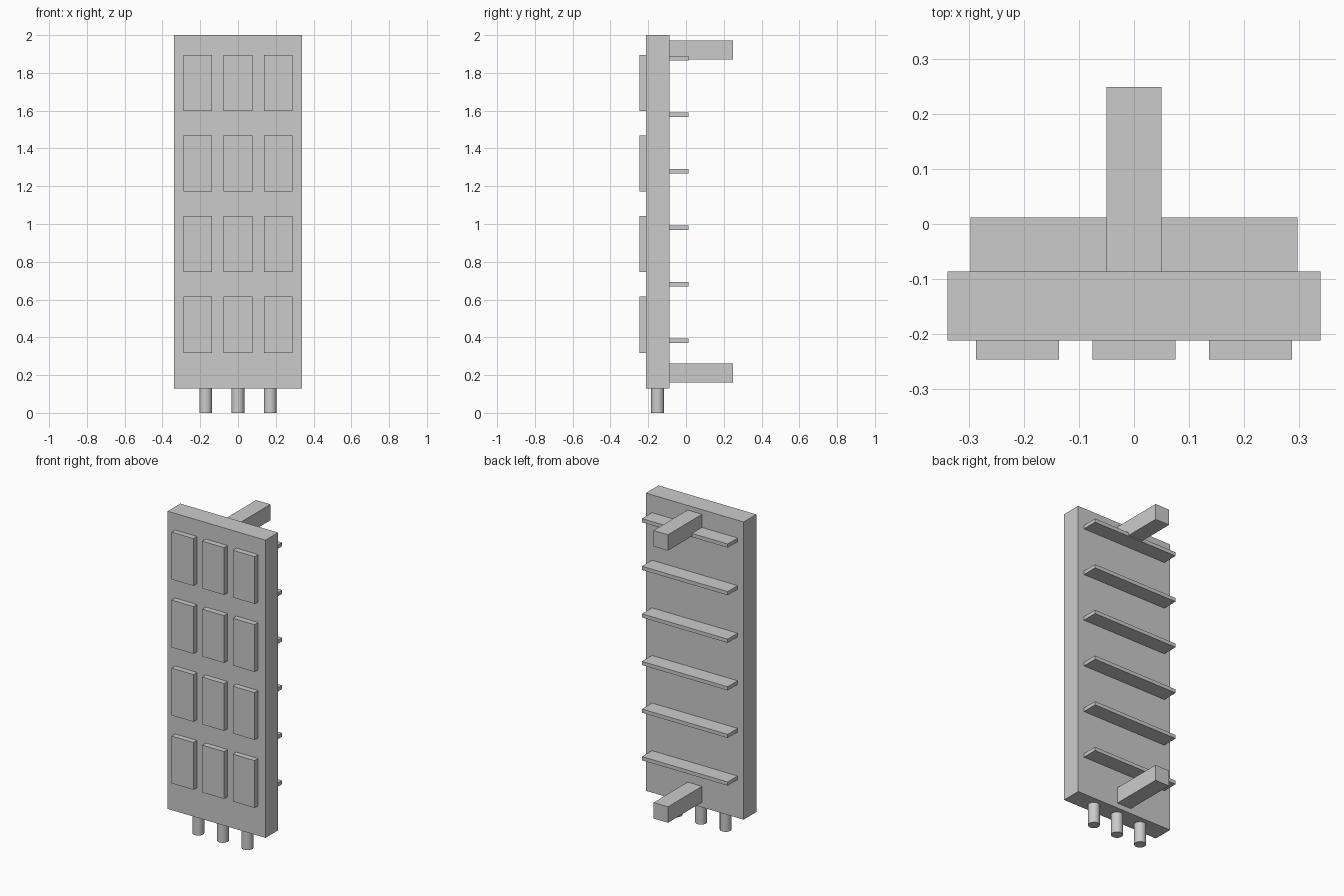
import bpy
import math

if "Cube" in bpy.data.objects:
    bpy.data.objects.remove(bpy.data.objects["Cube"])


def box(name, x, y, z):
    """Box from (min, max) extents on each axis."""
    bpy.ops.mesh.primitive_cube_add(size=1, location=[(a + b) / 2 for a, b in (x, y, z)])
    ob = bpy.context.object
    ob.name = name
    ob.scale = [b - a for a, b in (x, y, z)]
    bpy.ops.object.transform_apply(location=False, rotation=False, scale=True)
    return ob


FRONT, BACK = -0.212, -0.087

# Main panel body
box("antenna_panel", (-0.34, 0.34), (FRONT, BACK), (0.13, 2.0))

# Raised patches on the front, 3 columns by 4 rows
for row in range(4):
    for col in range(3):
        cx = (col - 1) * 0.2125
        z0 = 0.318 + row * 0.427
        box(f"front_patch_{row}_{col}", (cx - 0.076, cx + 0.076),
            (-0.247, FRONT), (z0, z0 + 0.297))

# Cooling fins across the back
for i in range(6):
    z = 0.382 + i * 0.299
    box(f"cooling_fin_{i}", (-0.298, 0.298), (BACK, 0.012), (z - 0.0115, z + 0.0115))

# Mounting brackets at the bottom and top of the back
for name, z in (("lower_bracket", 0.212), ("upper_bracket", 1.921)):
    box(name, (-0.05, 0.05), (BACK, 0.25), (z - 0.05, z + 0.05))

# Round cable connectors under the panel
for i in range(3):
    bpy.ops.mesh.primitive_cylinder_add(vertices=32, radius=0.034, depth=0.13,
                                        location=((i - 1) * 0.171, -0.15, 0.065))
    bpy.context.object.name = f"cable_connector_{i}"
    bpy.ops.object.shade_smooth_by_angle(angle=math.radians(30))
